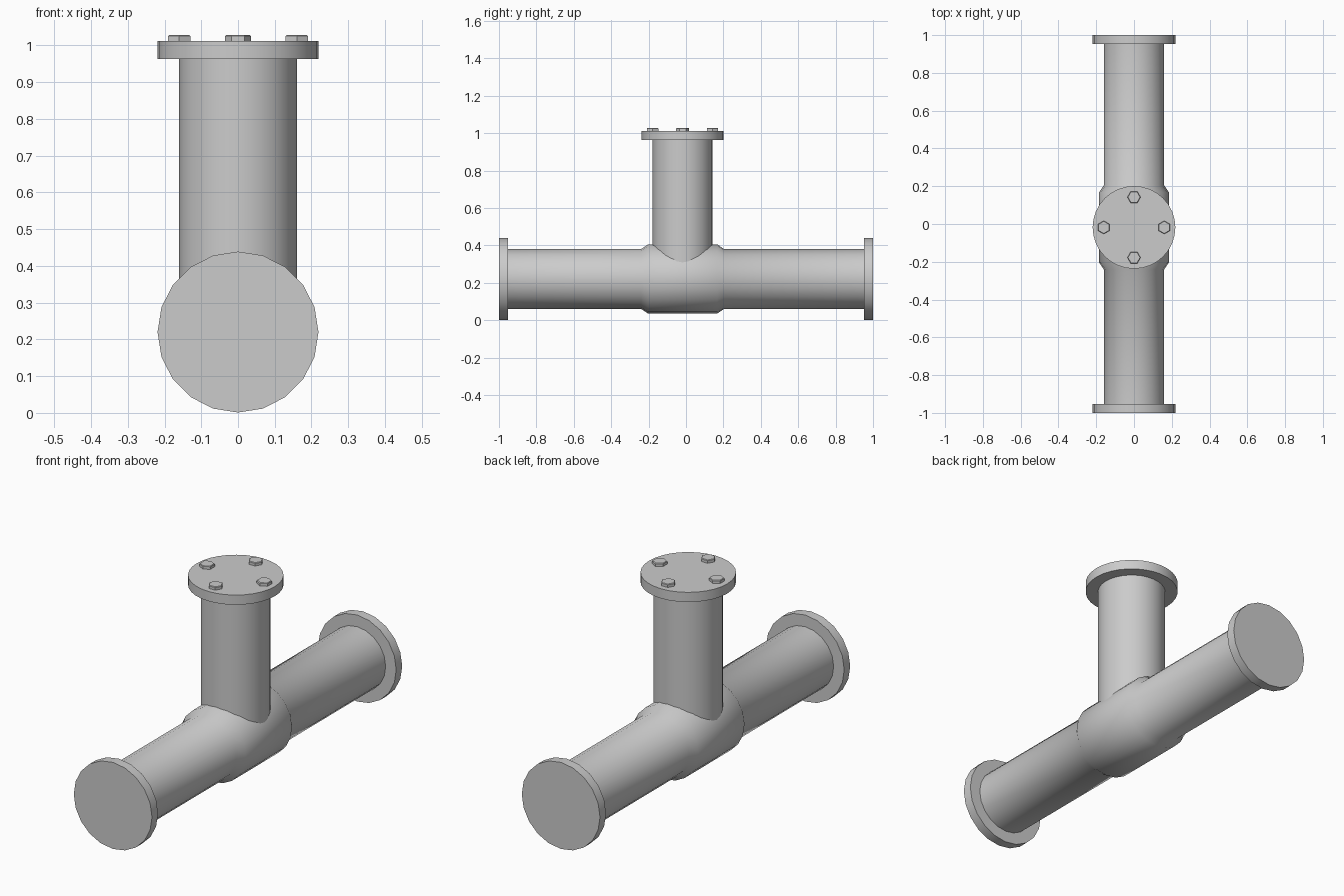
import bpy, bmesh, math
from mathutils import Matrix, Vector

cube = bpy.data.objects.get("Cube")
if cube:
    bpy.data.objects.remove(cube, do_unlink=True)

# Single painted metal
grey = bpy.data.materials.new("grey_metal")
grey.use_nodes = True
colour = (0.6, 0.6, 0.6, 1)
grey.diffuse_color = colour
grey.node_tree.nodes["Principled BSDF"].inputs["Base Color"].default_value = colour

AXIS_Z = 0.22      # height of the main pipe axis
BRANCH_Y = -0.018  # branch and sleeve offset along the main pipe
PIPE_R = 0.16
FLANGE_R = 0.219


def lathe(name, profile, sides, matrix):
    """Revolve (radius, height) points about local z and cap both ends."""
    bm = bmesh.new()
    rings = []
    for r, h in profile:
        angles = [math.tau * i / sides for i in range(sides)]
        rings.append([bm.verts.new((r * math.cos(a), r * math.sin(a), h)) for a in angles])
    for low, high in zip(rings, rings[1:]):
        for i in range(sides):
            j = (i + 1) % sides
            bm.faces.new((low[i], low[j], high[j], high[i]))
    bm.faces.new(rings[0][::-1])
    bm.faces.new(rings[-1])
    bm.transform(matrix)
    bmesh.ops.recalc_face_normals(bm, faces=bm.faces)
    mesh = bpy.data.meshes.new(name)
    bm.to_mesh(mesh)
    bm.free()
    mesh.materials.append(grey)
    obj = bpy.data.objects.new(name, mesh)
    bpy.context.collection.objects.link(obj)
    bpy.ops.object.select_all(action='DESELECT')
    obj.select_set(True)
    bpy.context.view_layer.objects.active = obj
    bpy.ops.object.shade_smooth_by_angle(angle=math.radians(40))
    return obj


# Main pipe with its swollen joint sleeve, lying along y
along_y = Matrix.Translation((0, 0, AXIS_Z)) @ Matrix.Rotation(math.radians(-90), 4, 'X')
lathe("main_pipe", [(PIPE_R, -0.96), (PIPE_R, BRANCH_Y - 0.222), (0.185, BRANCH_Y - 0.185),
                    (0.185, BRANCH_Y + 0.185), (PIPE_R, BRANCH_Y + 0.222), (PIPE_R, 0.96)],
      20, along_y)

# End flanges
for name, start in (("front_flange", -1), ("back_flange", 0.952)):
    lathe(name, [(FLANGE_R, start), (FLANGE_R, start + 0.048)], 20, along_y)

# Upright branch pipe and its cap
upright = Matrix.Translation((0, BRANCH_Y, 0))
lathe("branch_pipe", [(PIPE_R, AXIS_Z), (PIPE_R, 0.97)], 32, upright)
lathe("branch_flange", [(FLANGE_R, 0.963), (FLANGE_R, 1.012)], 32, upright)

# Hexagonal bolts, flats facing the cap centre
for i, name in enumerate(("left_bolt", "back_bolt", "right_bolt", "front_bolt")):
    turn = Matrix.Rotation(math.radians(90 * i), 4, 'Z')
    place = upright @ turn @ Matrix.Translation((0.16, 0, 0)) @ Matrix.Rotation(math.radians(30), 4, 'Z')
    lathe(name, [(0.035, 1.008), (0.035, 1.025), (0.032, 1.028)], 6, place)
